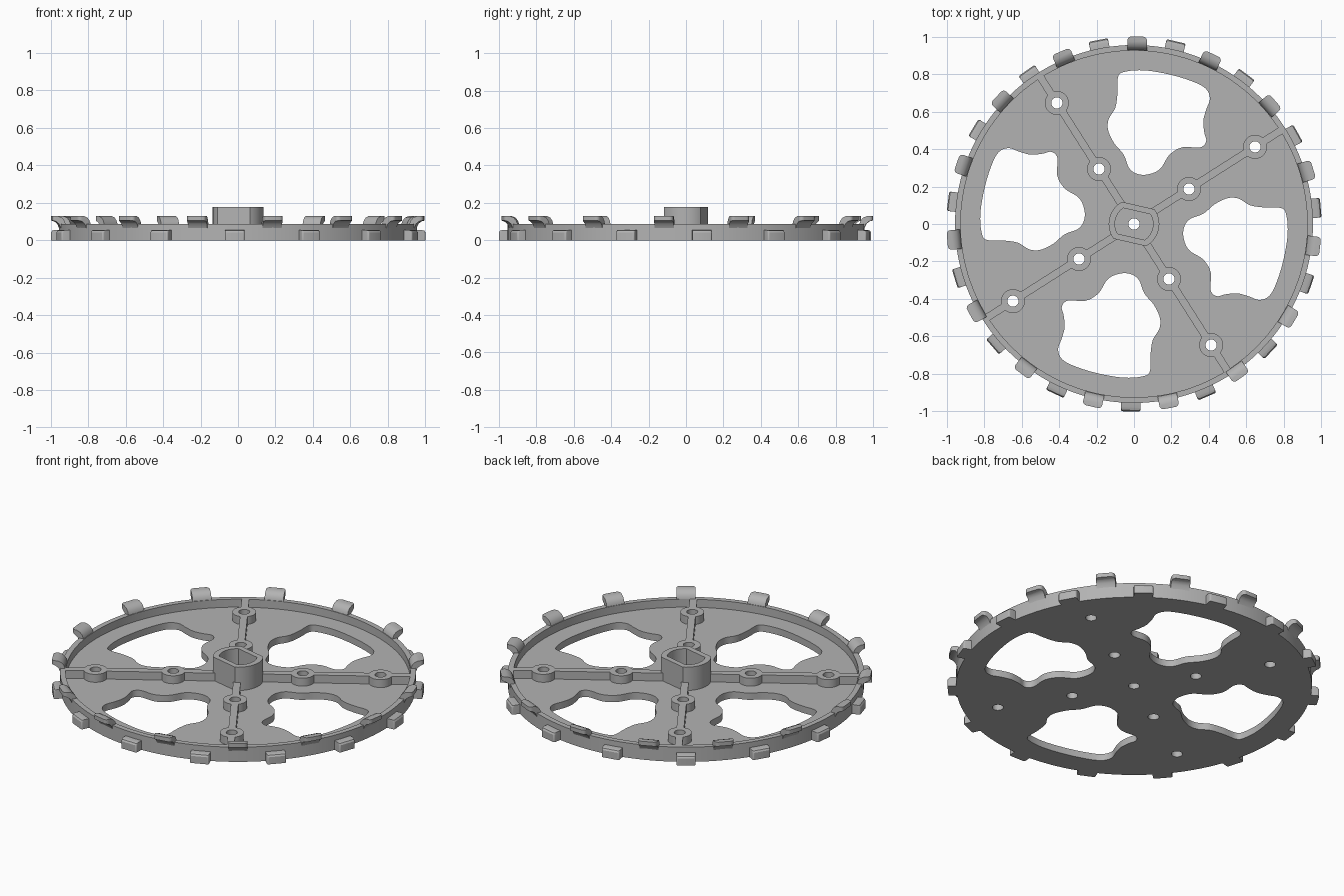
import bpy, bmesh
from math import cos, sin, radians, asin, pi
from mathutils import Matrix, Vector

cube = bpy.data.objects.get("Cube")
if cube:
    bpy.data.objects.remove(cube, do_unlink=True)

grey = bpy.data.materials.new("grey plastic")
grey.use_nodes = True
colour = (0.45, 0.45, 0.45, 1)
grey.diffuse_color = colour
grey.node_tree.nodes["Principled BSDF"].inputs["Base Color"].default_value = colour

FLOOR, TOP, HUB_TOP = 0.04, 0.087, 0.178
RIM_IN, RIM_OUT = 0.925, 0.955
SPOKE_ANGLE = radians(32.5)
BOSS_RADII = (0.348, 0.766)
quarters = [i * pi / 2 for i in range(4)]


def polar(r, a):
    return Vector((r * cos(a), r * sin(a)))


def circle(r, centre=(0, 0), n=32):
    return [Vector(centre) + polar(r, 2 * pi * i / n) for i in range(n)]


def rotated(points, angle):
    return [Matrix.Rotation(angle, 2) @ Vector(p) for p in points]


def smooth_loop(points, steps=5):
    """Closed Catmull-Rom curve through the points."""
    pts, out = [Vector(p) for p in points], []
    for i in range(len(pts)):
        a, b, c, d = (pts[(i + k) % len(pts)] for k in (-1, 0, 1, 2))
        for s in range(steps):
            t = s / steps
            out.append(0.5 * (2 * b + (c - a) * t + (2 * a - 5 * b + 4 * c - d) * t**2
                              + (3 * b - a - 3 * c + d) * t**3))
    return out


def flat_sided(r, half):
    """Round outline cut by two parallel flats."""
    a = asin(half / r)
    arc = [polar(r, -a + 2 * a * i / 16) for i in range(17)]
    return rotated(arc + rotated(arc, pi), radians(-13))


def add_object(name, bm):
    mesh = bpy.data.meshes.new(name)
    bmesh.ops.recalc_face_normals(bm, faces=bm.faces)
    bm.to_mesh(mesh)
    bm.free()
    mesh.materials.clear()
    mesh.materials.append(grey)
    mesh.shade_smooth()
    mesh.set_sharp_from_angle(angle=radians(32))
    obj = bpy.data.objects.new(name, mesh)
    bpy.context.collection.objects.link(obj)
    return obj


def plate(name, loops, z0, z1):
    """Flat slab from an outer outline and any inner holes."""
    curve = bpy.data.curves.new(name + " outline", "CURVE")
    curve.dimensions = "2D"
    curve.fill_mode = "BOTH"
    curve.extrude = (z1 - z0) / 2
    for loop in loops:
        spline = curve.splines.new("POLY")
        spline.points.add(len(loop) - 1)
        for point, p in zip(spline.points, loop):
            point.co = (p[0], p[1], 0, 1)
        spline.use_cyclic_u = True
    helper = bpy.data.objects.new(name + " outline", curve)
    bpy.context.collection.objects.link(helper)
    graph = bpy.context.evaluated_depsgraph_get()
    mesh = bpy.data.meshes.new_from_object(helper.evaluated_get(graph))
    bm = bmesh.new()
    bm.from_mesh(mesh)
    bpy.data.objects.remove(helper, do_unlink=True)
    bpy.data.curves.remove(curve)
    bpy.data.meshes.remove(mesh)
    bmesh.ops.remove_doubles(bm, verts=bm.verts, dist=0.0001)
    bmesh.ops.translate(bm, verts=bm.verts, vec=(0, 0, (z0 + z1) / 2))
    return add_object(name, bm)


def tooth(name, profile, angle, width=0.104):
    """Radial profile extruded sideways, with rounded tip corners."""
    bm = bmesh.new()
    face = bm.faces.new([bm.verts.new((r, -width / 2, z)) for r, z in profile])
    ext = bmesh.ops.extrude_face_region(bm, geom=[face])
    moved = [v for v in ext["geom"] if isinstance(v, bmesh.types.BMVert)]
    bmesh.ops.translate(bm, verts=moved, vec=(0, width, 0))
    tips = [e for e in bm.edges
            if min(v.co.x for v in e.verts) > 0.985
            and abs(e.verts[0].co.y - e.verts[1].co.y) < 0.001]
    bmesh.ops.bevel(bm, geom=tips, offset=0.02, segments=4, profile=0.5,
                    affect="EDGES", clamp_overlap=True)
    bmesh.ops.rotate(bm, verts=bm.verts, matrix=Matrix.Rotation(angle, 3, "Z"))
    add_object(name, bm)


# Floor with four lobed windows and screw holes
window = smooth_loop([
    (.812, .05), (.82, -.05), (.80, -.18), (.765, -.30), (.725, -.38), (.67, -.405),
    (.61, -.385), (.55, -.37), (.49, -.375), (.44, -.385), (.408, -.35), (.41, -.26),
    (.37, -.19), (.29, -.135), (.262, -.05), (.29, .02), (.37, .055), (.43, .105),
    (.50, .138), (.56, .135), (.62, .10), (.70, .088), (.785, .085)])
boss_centres = [polar(r, SPOKE_ANGLE + q) for q in quarters for r in BOSS_RADII]
holes = [circle(0.03, c, 24) for c in boss_centres] + [circle(0.03, n=24)]
plate("floor", [circle(RIM_IN + 0.002, n=128)]
      + [rotated(window, q) for q in quarters] + holes, 0, FLOOR)

# Raised rim
plate("rim", [circle(RIM_OUT, n=128), circle(RIM_IN, n=128)], 0, TOP)

# Hub with a flat-sided socket
plate("hub", [flat_sided(0.135, 0.101), flat_sided(0.102, 0.07)], FLOOR - 0.005, HUB_TOP)

# Screw bosses and the spoke ribs between them
for i, c in enumerate(boss_centres):
    plate(f"boss_{i + 1}", [circle(0.064, c), circle(0.03, c, 24)], FLOOR - 0.005, TOP)
near, far = BOSS_RADII
spans = ((0.12, near - 0.055), (near + 0.055, far - 0.055), (far + 0.055, RIM_IN + 0.01))
for i, q in enumerate(quarters):
    for j, (a, b) in enumerate(spans):
        strip = [(a, -0.02), (b, -0.02), (b, 0.02), (a, 0.02)]
        plate(f"spoke_{i + 1}_{j + 1}", [rotated(strip, SPOKE_ANGLE + q)],
              FLOOR - 0.005, TOP)

# Alternating hooked upper teeth and blocky lower teeth
hook = [(.926, .07), (.928, .088), (.935, .106), (.948, .121), (.97, .13), (1, .13),
        (1, .106), (.98, .101), (.964, .088), (.954, .065)]
block = [(.94, 0), (1, 0), (1, .042), (.994, .051), (.98, .055), (.94, .055)]
for i in range(15):
    tooth(f"upper_tooth_{i + 1}", hook, radians(89 + 24 * i))
    tooth(f"lower_tooth_{i + 1}", block, radians(77 + 24 * i))
